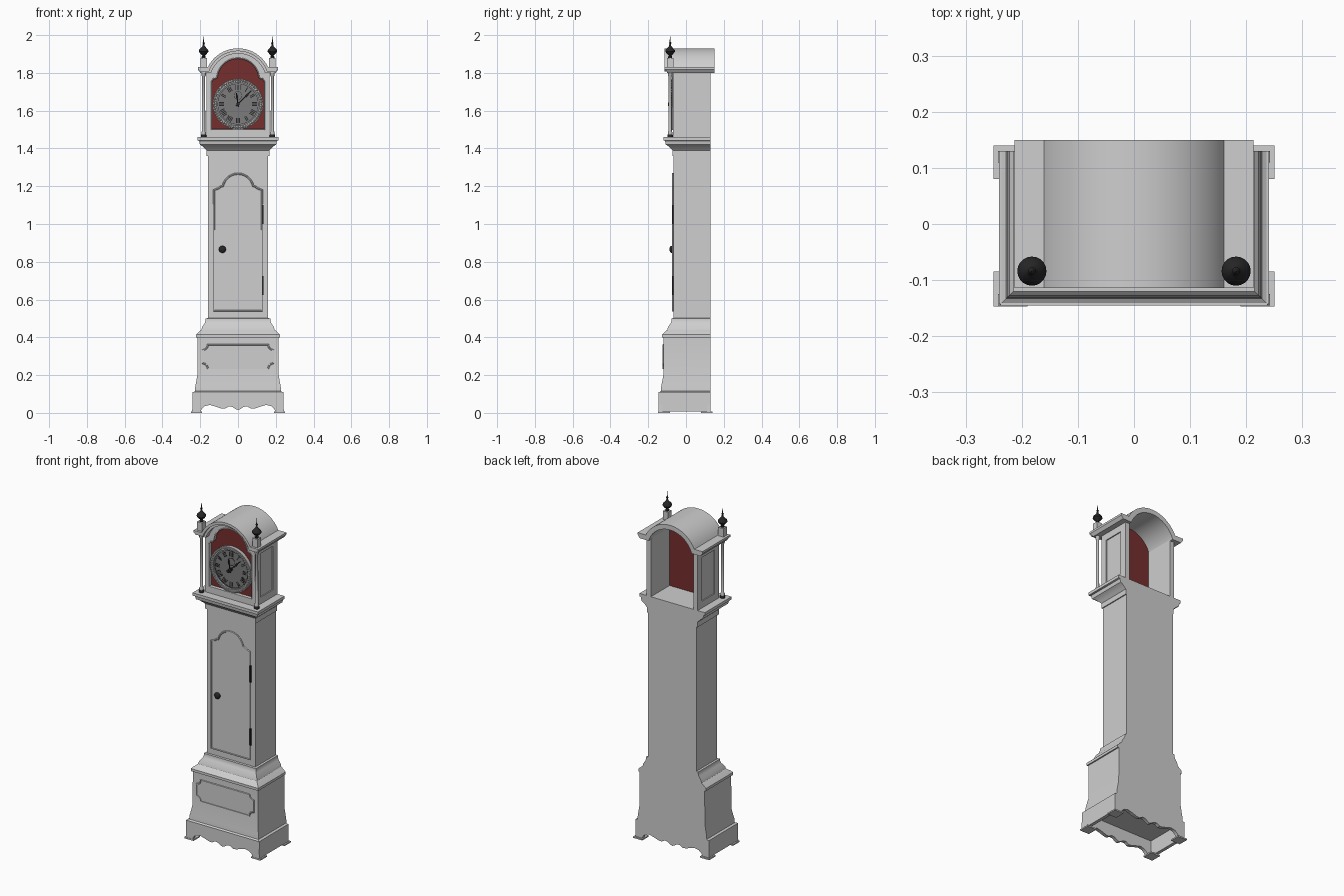
import bpy, bmesh, math
from math import sin, cos, radians, asin, degrees, pi
from mathutils import Matrix, Vector

cube = bpy.data.objects.get("Cube")
if cube:
    bpy.data.objects.remove(cube, do_unlink=True)


def material(name, r, g, b):
    m = bpy.data.materials.new(name)
    m.use_nodes = True
    m.diffuse_color = (r, g, b, 1)
    m.node_tree.nodes["Principled BSDF"].inputs["Base Color"].default_value = (r, g, b, 1)
    return m


CASE = material("pale grey case", .62, .62, .62)
RED = material("dark red board", .18, .027, .027)
DIAL = material("dial grey", .2, .2, .2)
BLACK = material("black metal", .02, .02, .02)
SILVER = material("silver trim", .5, .5, .5)


def finish(obj, mat):
    """Weld, fix normals, colour and shade one part."""
    bm = bmesh.new()
    bm.from_mesh(obj.data)
    bmesh.ops.remove_doubles(bm, verts=bm.verts, dist=1e-5)
    bmesh.ops.recalc_face_normals(bm, faces=bm.faces)
    bm.to_mesh(obj.data)
    bm.free()
    obj.data.materials.clear()
    obj.data.materials.append(mat)
    activate(obj)
    bpy.ops.object.shade_smooth_by_angle(angle=radians(35))
    return obj


def activate(obj):
    bpy.ops.object.select_all(action="DESELECT")
    obj.select_set(True)
    bpy.context.view_layer.objects.active = obj


def from_bmesh(name, bm, mat):
    mesh = bpy.data.meshes.new(name)
    bm.to_mesh(mesh)
    bm.free()
    obj = bpy.data.objects.new(name, mesh)
    bpy.context.collection.objects.link(obj)
    return finish(obj, mat)


def box(name, lo, hi, mat):
    bm = bmesh.new()
    bmesh.ops.create_cube(bm, size=1)
    lo, hi = Vector(lo), Vector(hi)
    for v in bm.verts:
        v.co = [(lo[i] + hi[i]) / 2 + v.co[i] * (hi[i] - lo[i]) for i in range(3)]
    return from_bmesh(name, bm, mat)


def outline(name, loops, start, end, mat, tube=0, side=False):
    """Plate with holes (or a tube) along outlines, facing front or sideways."""
    cu = bpy.data.curves.new(name, "CURVE")
    cu.dimensions = "3D" if tube else "2D"
    if tube:
        cu.bevel_depth, cu.bevel_resolution = tube, 1
    else:
        cu.fill_mode, cu.extrude = "BOTH", abs(end - start) / 2
    for loop in loops:
        sp = cu.splines.new("POLY")
        sp.points.add(len(loop) - 1)
        for p, (u, v) in zip(sp.points, loop):
            p.co = (u, v, 0, 1)
        sp.use_cyclic_u = True
    obj = bpy.data.objects.new(name, cu)
    bpy.context.collection.objects.link(obj)
    activate(obj)
    bpy.ops.object.convert(target="MESH")
    obj = bpy.context.view_layer.objects.active
    mid = (start + end) / 2
    turn = Matrix.Rotation(pi / 2, 4, "X")
    if side:
        turn = Matrix.Translation((mid, 0, 0)) @ Matrix.Rotation(pi / 2, 4, "Z") @ turn
    else:
        turn = Matrix.Translation((0, mid, 0)) @ turn
    obj.data.transform(turn)
    return finish(obj, mat)


def lathe(name, profile, x, y, mat, steps=20):
    bm = bmesh.new()
    verts = [bm.verts.new((x + r, y, z)) for r, z in profile]
    edges = [bm.edges.new(pair) for pair in zip(verts, verts[1:])]
    bmesh.ops.spin(bm, geom=verts + edges, cent=(x, y, 0), axis=(0, 0, 1),
                   angle=2 * pi, steps=steps)
    return from_bmesh(name, bm, mat)


def arc(cx, cz, r, a, b, n=24):
    return [(cx + r * cos(radians(a + (b - a) * i / n)),
             cz + r * sin(radians(a + (b - a) * i / n))) for i in range(n + 1)]


def rect(a, b, c, d):
    return [(a, c), (b, c), (b, d), (a, d)]


BACK = .13
W, F = .16, -.065          # trunk half width and front

# Case body: mitred mouldings, flush at the back
profile = [(.078, .1), (.076, .11), (.068, .115), (.066, .14), (.055, .2), (.054, .4),
           (.062, .4), (.062, .415), (.052, .425), (.034, .44), (.03, .455), (.016, .475),
           (.011, .49), (.011, .5), (0, .502), (0, 1.36), (.006, 1.36), (.006, 1.39),
           (.016, 1.4), (.028, 1.412), (.042, 1.42), (.046, 1.44), (.055, 1.443), (.055, 1.46)]
bm = bmesh.new()
rings = [[bm.verts.new(p) for p in ((-W - d, F - d, z), (W + d, F - d, z),
                                    (W + d, BACK, z), (-W - d, BACK, z))] for d, z in profile]
for lower, upper in zip(rings, rings[1:]):
    for i in range(4):
        j = (i + 1) % 4
        bm.faces.new((lower[i], lower[j], upper[j], upper[i]))
bm.faces.new(rings[0])
bm.faces.new(rings[-1])
from_bmesh("case_body", bm, CASE)

# Scalloped skirt, side skirts and foot pads
half = [(.2, 0), (.192, .022), (.175, .036), (.15, .042), (.12, .034), (.09, .024),
        (.07, .022), (.05, .034), (.03, .032), (.012, .02)]
scallop = half + [(0, .015)] + [(-x, z) for x, z in reversed(half)]
skirt = [(-.243, 0), (-.238, .11), (.238, .11), (.243, 0)] + scallop
outline("front_skirt", [skirt], F - .08, F - .06, CASE)
outline("back_skirt", [skirt], BACK - .02, BACK, CASE)
for s, tag in ((1, "left"), (-1, "right")):
    xs = sorted((s * .222, s * .241))
    box(tag + "_skirt", (xs[0], F - .078, .008), (xs[1], BACK, .11), CASE)
    xs = sorted((s * .19, s * .25))
    box(tag + "_front_foot", (xs[0], -.147, 0), (xs[1], -.085, .008), CASE)
    box(tag + "_back_foot", (xs[0], .08, 0), (xs[1], .14, .008), CASE)

# Base panel with scooped corners
panel = []
for cx, cz, a in ((.188, .36, 270), (-.188, .36, 360), (-.188, .235, 90), (.188, .235, 180)):
    panel += arc(cx, cz, .028, a, a - 90, 6)
outline("base_panel", [panel], -.123, -.118, CASE)
outline("base_panel_moulding", [panel], -.121, -.121, CASE, tube=.005)

# Trunk door with arched head, knob and hinges
door = [(-.127, .54), (.127, .54), (.127, 1.18), (.105, 1.188), (.088, 1.2)]
door += arc(0, 1.184, .082, 12, 168) + [(-.088, 1.2), (-.105, 1.188), (-.127, 1.18)]
outline("trunk_door", [door], F - .004, F + .002, CASE)
outline("door_moulding", [door], F - .004, F - .004, CASE, tube=.005)
bm = bmesh.new()
bmesh.ops.create_uvsphere(bm, u_segments=16, v_segments=10, radius=.019,
                          matrix=Matrix.Translation((-.083, -.076, .866)) @ Matrix.Diagonal((1, .6, 1, 1)))
from_bmesh("door_knob", bm, BLACK)
for z, tag in ((1.05, "upper"), (.675, "lower")):
    box(tag + "_hinge", (.126, F - .01, z - .05), (.134, F, z + .05), BLACK)

# Hood walls with sunk side panels
for s, tag in ((1, "left"), (-1, "right")):
    window = rect(-.03, .09, 1.5, 1.76)
    outline(tag + "_hood_wall", [rect(-.06, BACK, 1.46, 1.805), window],
            s * .14, s * .168, CASE, side=True)
    outline(tag + "_hood_panel", [window], s * .14, s * .162, CASE, side=True)

# Hood front, red board behind it
AZ = 1.752                 # arch centre height
opening = [(-.14, 1.5), (.14, 1.5), (.14, 1.755), (.13, 1.77), (.114, 1.772)]
opening += arc(0, 1.766, .112, 5, 175) + [(-.114, 1.772), (-.13, 1.77), (-.14, 1.755)]
front = [(-.168, 1.46), (.168, 1.46), (.168, 1.805)] + arc(0, AZ, .16, 20, 160) + [(-.168, 1.805)]
outline("hood_front", [front, opening], -.07, -.05, CASE)
outline("opening_moulding", [opening], -.071, -.071, CASE, tube=.003)
board = [(-.145, 1.46), (.145, 1.46), (.145, 1.8)] + arc(0, AZ, .152, 19, 161) + [(-.145, 1.8)]
outline("dial_board", [board], -.051, -.045, RED)


# Arched cornice: barrel roof and projecting lip
def cornice(name, inner, low, y0, y1):
    a = degrees(asin((low - AZ) / inner))
    loop = [(.213, 1.83)] + arc(0, AZ, .178, 26, 154, 40) + [(-.213, 1.83), (-.213, 1.818), (-.2, low)]
    loop += arc(0, AZ, inner, 180 - a, a, 40) + [(.2, low), (.213, 1.818)]
    outline(name, [loop], y0, y1, CASE)


cornice("barrel_roof", .15, 1.8, -.1, .15)
cornice("cornice_lip", .163, 1.808, -.114, -.1)

# Columns, plinths and finials
column = [(0, 1.475), (.012, 1.475), (.012, 1.485), (.009, 1.49), (.008, 1.78),
          (.012, 1.788), (.012, 1.8), (0, 1.8)]
foot = [(0, 1.46), (.014, 1.46), (.014, 1.47), (.011, 1.476), (0, 1.476)]
finial = [(0, 1.88), (.01, 1.88), (.011, 1.886), (.006, 1.891), (.016, 1.9), (.026, 1.913),
          (.024, 1.922), (.013, 1.934), (.006, 1.942), (.004, 1.954), (.007, 1.958),
          (.003, 1.964), (0, 2)]
for s, tag in ((1, "left"), (-1, "right")):
    x, y = s * .182, -.084
    lathe(tag + "_column", column, x, y, SILVER, 12)
    lathe(tag + "_column_base", foot, x, y, BLACK, 12)
    box(tag + "_finial_plinth", (x - .017, y - .017, 1.825), (x + .017, y + .017, 1.88), CASE)
    lathe(tag + "_finial", finial, x, y, BLACK)

# Dial with beaded bezel
CZ = 1.635
outline("dial", [arc(0, CZ, .12, 0, 354, 59)], -.062, -.05, DIAL)
outline("bezel", [arc(0, CZ, .134, 0, 354, 59), arc(0, CZ, .114, 0, 354, 59)], -.072, -.05, SILVER)
bm = bmesh.new()
for i in range(60):
    a = 2 * pi * i / 60
    bmesh.ops.create_icosphere(bm, subdivisions=1, radius=.006, matrix=Matrix.Translation(
        (.125 * cos(a), -.073, CZ + .125 * sin(a))))
from_bmesh("bezel_beads", bm, SILVER)


# Dial marks: flat strokes set around the centre
def stroke(bm, angle, shift, near, far, width, y):
    turn = Matrix.Translation((0, y, CZ)) @ Matrix.Rotation(radians(angle), 4, "Y")
    size = Matrix.Diagonal((width, .002, far - near, 1))
    bmesh.ops.create_cube(bm, size=1, matrix=turn @ Matrix.Translation((shift, 0, (near + far) / 2)) @ size)


bm = bmesh.new()
for hour, count in enumerate((4, 1, 2, 3, 4, 2, 3, 4, 5, 3, 2, 3)):
    for k in range(count):
        stroke(bm, hour * 30, (k - (count - 1) / 2) * .008, .075, .101, .0045, -.062)
from_bmesh("hour_marks", bm, BLACK)
for name, r, z in (("minute_track", .108, CZ), ("seconds_ring", .022, CZ + .045)):
    outline(name, [arc(0, z, r, 0, 350, 35), arc(0, z, r - .002, 0, 350, 35)], -.0635, -.061, BLACK)

# Hands and centre boss
for name, angle, length, y in (("minute_hand", 45, .1, -.08), ("hour_hand", -8, .06, -.076)):
    bm = bmesh.new()
    stroke(bm, angle, 0, -.015, length, .006, y)
    stroke(bm, angle, 0, length * .55, length * .75, .011, y)
    from_bmesh(name, bm, BLACK)
outline("hand_boss", [arc(0, CZ, .009, 0, 345, 23)], -.095, -.06, BLACK)
